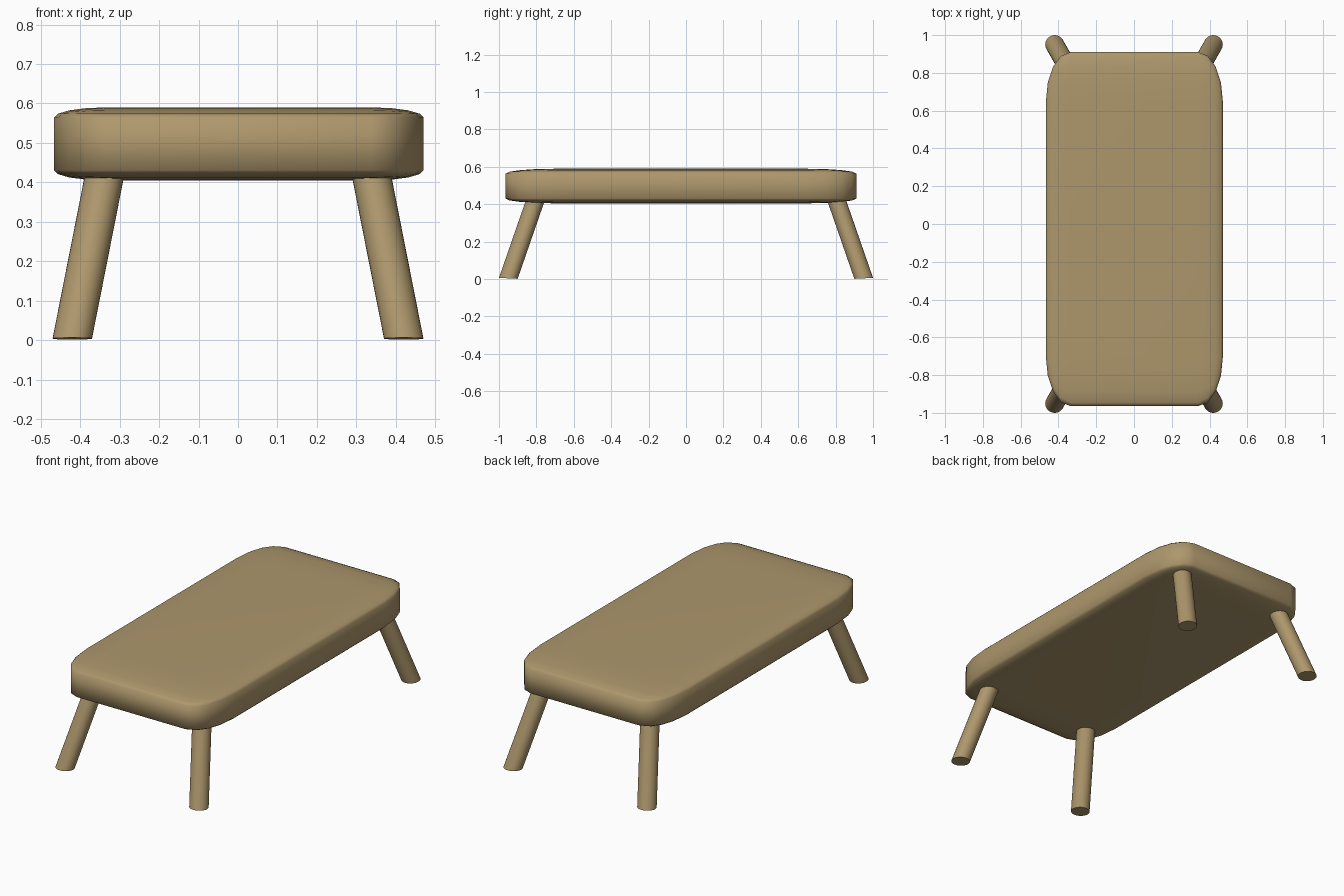
import bpy
import bmesh
from mathutils import Matrix, Vector

default = bpy.data.objects.get("Cube")
if default:
    bpy.data.objects.remove(default, do_unlink=True)

wood = bpy.data.materials.new("tan_wood")
wood.use_nodes = True
colour = (0.42, 0.31, 0.15, 1)
wood.diffuse_color = colour
wood.node_tree.nodes["Principled BSDF"].inputs["Base Color"].default_value = colour


def make_object(name, bm):
    bmesh.ops.recalc_face_normals(bm, faces=bm.faces)
    for face in bm.faces:
        face.smooth = True
    mesh = bpy.data.meshes.new(name)
    bm.to_mesh(mesh)
    bm.free()
    mesh.materials.append(wood)
    obj = bpy.data.objects.new(name, mesh)
    bpy.context.collection.objects.link(obj)
    return obj


# Table top: a rounded unit cube stretched to a slab, so corners stretch too
bm = bmesh.new()
bmesh.ops.create_cube(bm, size=1)
bmesh.ops.bevel(bm, geom=bm.edges[:], offset=0.14, offset_type='OFFSET',
                segments=4, profile=0.5, affect='EDGES')
bmesh.ops.scale(bm, vec=(0.937, 1.875, 0.185), verts=bm.verts)
bmesh.ops.translate(bm, vec=(0.002, -0.027, 0.4975), verts=bm.verts)
make_object("table_top", bm)


# Legs: slanted cylinders splayed out to the corners, sunk into the top
def make_leg(name, sx, sy):
    foot = Vector((0.42 * sx, 0.95 * sy, 0.004))
    head = Vector((0.322 * sx, 0.778 * sy, 0.5))
    axis = head - foot
    bm = bmesh.new()
    bmesh.ops.create_cone(bm, cap_ends=True, segments=32, radius1=0.05,
                          radius2=0.05, depth=1,
                          matrix=Matrix.Translation((0, 0, 0.5)))
    for v in bm.verts:
        flat = Vector((v.co.x, v.co.y, 0.05 * v.co.y * sy))
        v.co = foot + flat + axis * v.co.z
    leg = make_object(name, bm)
    bpy.ops.object.select_all(action='DESELECT')
    leg.select_set(True)
    bpy.context.view_layer.objects.active = leg
    bpy.ops.object.shade_smooth_by_angle()


for side, sx in (("left", 1), ("right", -1)):
    for end, sy in (("front", -1), ("back", 1)):
        make_leg(f"{end}_{side}_leg", sx, sy)
